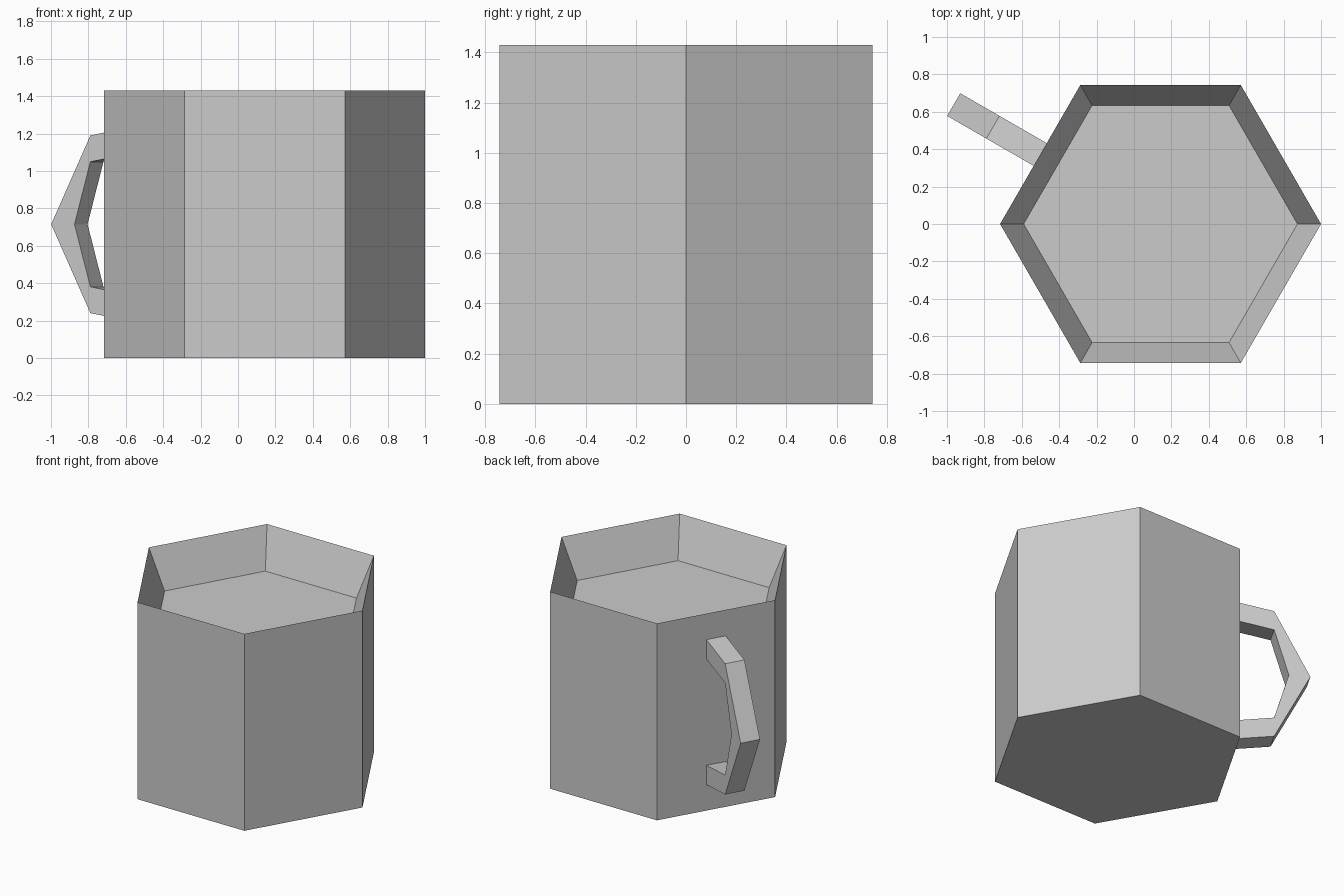
import bpy, bmesh
from math import cos, sin, pi, radians
from mathutils import Vector

if "Cube" in bpy.data.objects:
    bpy.data.objects.remove(bpy.data.objects["Cube"])

CX, R, H = 0.142, 0.858, 1.43      # body centre, corner radius, height
R_IN, Z_IN = 0.732, 1.147          # recessed inner surface


def make_object(name, bm):
    bmesh.ops.recalc_face_normals(bm, faces=bm.faces)
    mesh = bpy.data.meshes.new(name)
    bm.to_mesh(mesh)
    bm.free()
    obj = bpy.data.objects.new(name, mesh)
    bpy.context.collection.objects.link(obj)
    return obj


def loft(name, rings):
    """Bridge successive closed rings of points and cap both ends."""
    bm = bmesh.new()
    loops = [[bm.verts.new(p) for p in ring] for ring in rings]
    for a, b in zip(loops, loops[1:]):
        for i in range(len(a)):
            j = (i + 1) % len(a)
            bm.faces.new((a[i], a[j], b[j], b[i]))
    bm.faces.new(loops[0])
    bm.faces.new(loops[-1])
    return make_object(name, bm)


def hexagon(r, z):
    return [(CX + r * cos(i * pi / 3), r * sin(i * pi / 3), z) for i in range(6)]


# Mug body: hexagonal wall tapering inward from a sharp rim to the filled surface
loft("mug_body", [hexagon(R, 0), hexagon(R, H), hexagon(R_IN, Z_IN)])

# Handle: angular band on the back left face, mirrored about mid height
out = Vector((cos(radians(150)), sin(radians(150)), 0))
side = Vector((-out.y, out.x, 0)) * 0.07
MID = H / 2
# (outer distance, outer height, inner distance, inner height) from mug axis, mid height
half = [(0.738, 0.527, 0.738, 0.387), (1.035, 0.475, 1.035, 0.334)]
tip = [(1.277, 0, 1.133, 0)]
lower = [(a, -b, c, -d) for a, b, c, d in reversed(half)]


def handle_point(dist, dz, s):
    return Vector((CX, 0, MID + dz)) + out * dist + side * s


loft("handle", [[handle_point(a, b, -1), handle_point(a, b, 1),
                 handle_point(c, d, 1), handle_point(c, d, -1)]
                for a, b, c, d in half + tip + lower])
